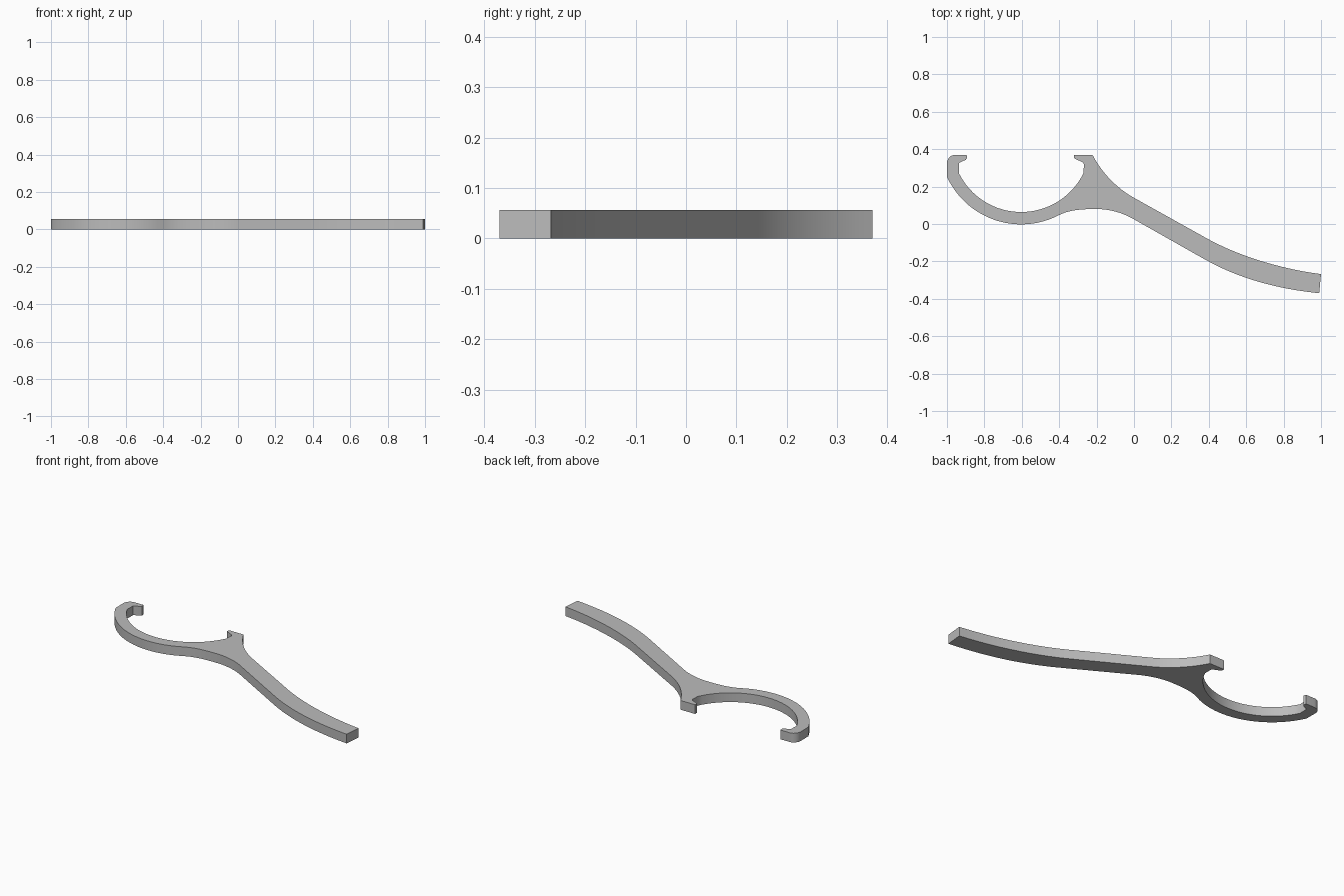
import bpy
import bmesh
from math import cos, sin, radians
from mathutils import Vector
from mathutils.geometry import interpolate_bezier

cube = bpy.data.objects.get("Cube")
if cube:
    bpy.data.objects.remove(cube, do_unlink=True)

THICKNESS = 0.056
CENTRE = (-0.603, 0.435)   # centre of the round cradle


def arc(centre, radius, start, end, steps):
    angles = [radians(start + (end - start) * i / steps) for i in range(steps + 1)]
    return [(centre[0] + radius * cos(a), centre[1] + radius * sin(a)) for a in angles]


def bend(a, b, c, d, steps=12):
    pts = interpolate_bezier(*(Vector((*p, 0)) for p in (a, b, c, d)), steps + 1)
    return [(p.x, p.y) for p in pts]


outline = []
# Outer side of the cradle, from the hook tip round to the arch
outline += [(-0.895, 0.37)]
outline += arc((-0.955, 0.325), 0.045, 90, 180, 6)
outline += arc(CENTRE, 0.437, 205, 293, 24)
# Arch under the body
outline += bend((-0.40, 0.048), (-0.34, 0.078), (-0.27, 0.08), (-0.20, 0.08))
outline += bend((-0.20, 0.08), (-0.13, 0.08), (-0.06, 0.06), (0, 0.025))[1:]
# Lower edge of the handle, blunt end, upper edge
outline += bend((0.38, -0.19), (0.54, -0.28), (0.74, -0.345), (0.99, -0.37))
outline += bend((1.0, -0.268), (0.80, -0.242), (0.58, -0.18), (0.40, -0.083))
# Flank rising to the peg
outline += bend((0, 0.14), (-0.09, 0.19), (-0.17, 0.27), (-0.222, 0.37))
# Peg lip
outline += [(-0.32, 0.37), (-0.32, 0.352), (-0.308, 0.345), (-0.274, 0.33), (-0.268, 0.32)]
# Inner side of the cradle and the hook lip
outline += arc(CENTRE, 0.371, -26, -154, 32)
outline += [(-0.935, 0.327), (-0.90, 0.343), (-0.892, 0.352)]

# Extrude the outline into a flat bar
bm = bmesh.new()
base = bm.faces.new([bm.verts.new((x, y, 0)) for x, y in outline])
top = bmesh.ops.extrude_face_region(bm, geom=[base], use_keep_orig=True)
bmesh.ops.translate(bm, vec=(0, 0, THICKNESS),
                    verts=[v for v in top["geom"] if isinstance(v, bmesh.types.BMVert)])
bmesh.ops.recalc_face_normals(bm, faces=bm.faces)
mesh = bpy.data.meshes.new("hooked_handle")
bm.to_mesh(mesh)
bm.free()
handle = bpy.data.objects.new("hooked_handle", mesh)
bpy.context.collection.objects.link(handle)

# Plain grey finish
grey = bpy.data.materials.new("grey")
grey.use_nodes = True
colour = (0.5, 0.5, 0.5, 1)
grey.diffuse_color = colour
grey.node_tree.nodes["Principled BSDF"].inputs["Base Color"].default_value = colour
mesh.materials.append(grey)

bpy.ops.object.select_all(action="DESELECT")
handle.select_set(True)
bpy.context.view_layer.objects.active = handle
bpy.ops.object.shade_smooth_by_angle(angle=radians(30))
